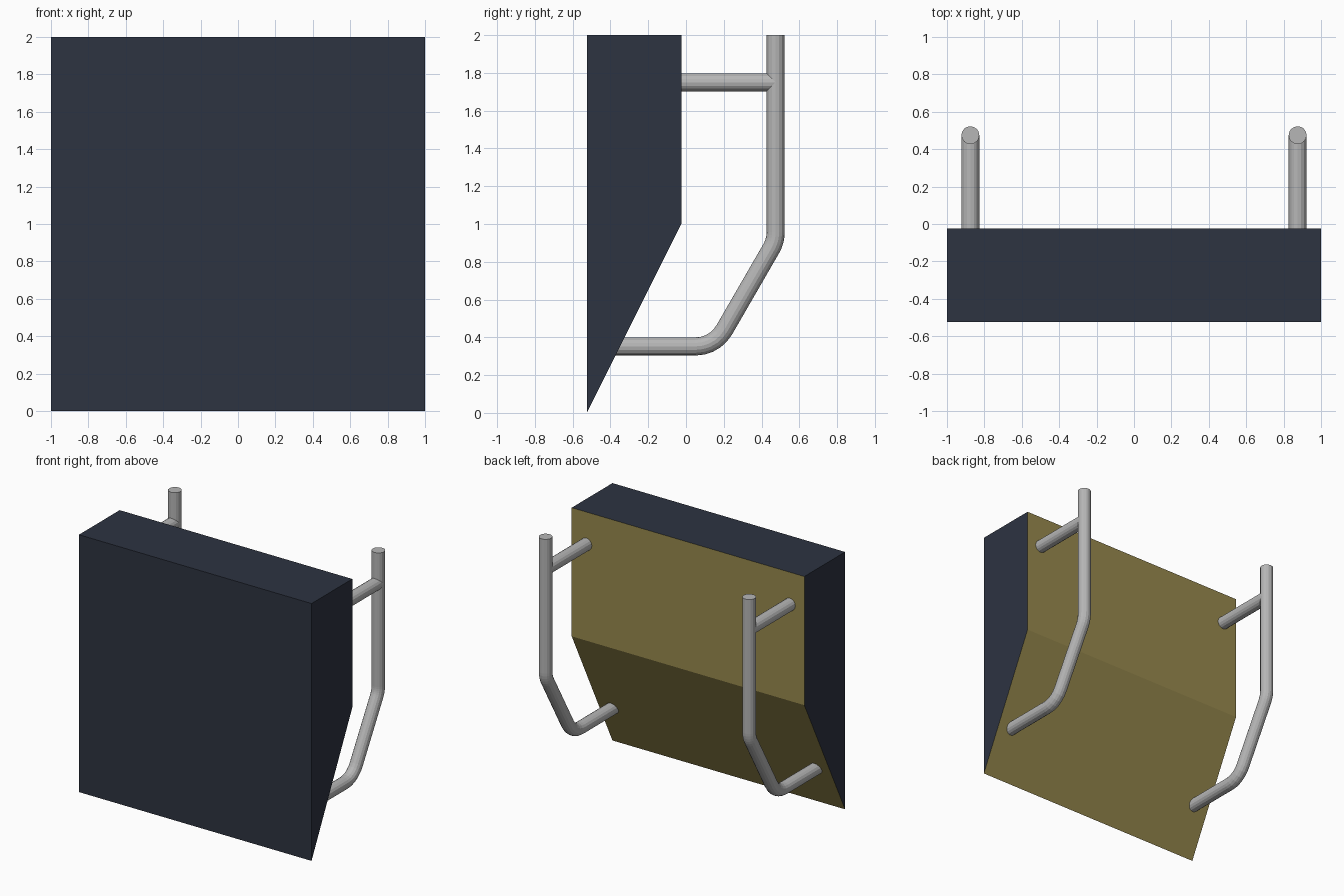
import bpy, bmesh
from math import cos, sin, pi, tan
from mathutils import Vector

if "Cube" in bpy.data.objects:
    bpy.data.objects.remove(bpy.data.objects["Cube"])

R = 0.048       # tube radius
SIDES = 16
BEND = 0.175    # bend radius of the tube centre line


def material(name, color):
    m = bpy.data.materials.new(name)
    m.diffuse_color = color
    m.use_nodes = True
    m.node_tree.nodes["Principled BSDF"].inputs["Base Color"].default_value = m.diffuse_color
    return m


def finish(bm, name, *mats):
    bmesh.ops.recalc_face_normals(bm, faces=bm.faces)
    me = bpy.data.meshes.new(name)
    bm.to_mesh(me)
    bm.free()
    for m in mats:
        me.materials.append(m)
    ob = bpy.data.objects.new(name, me)
    bpy.context.collection.objects.link(ob)


def fillet(points, steps=5):
    """Round the inner corners of a (y, z) path with arcs."""
    pts = [Vector(p) for p in points]
    out = [pts[0]]
    for a, b, c in zip(pts, pts[1:], pts[2:]):
        d1, d2 = (b - a).normalized(), (c - b).normalized()
        turn = d1.angle(d2)
        start = b - d1 * BEND * tan(turn / 2)
        side = (d2 - d1 * d1.dot(d2)).normalized()
        for i in range(steps + 1):
            t = turn * i / steps
            out.append(start + d1 * BEND * sin(t) + side * BEND * (1 - cos(t)))
    return out + [pts[-1]]


def tube(name, path, x):
    """Sweep a faceted round section along a (y, z) path at the given x."""
    bm = bmesh.new()
    rings = []
    for i, p in enumerate(path):
        d = path[min(i + 1, len(path) - 1)] - path[max(i - 1, 0)]
        if 0 < i < len(path) - 1:
            d = (path[i + 1] - p).normalized() + (p - path[i - 1]).normalized()
        d.normalize()
        n = Vector((-d.y, d.x))
        ring = []
        for k in range(SIDES):
            a = 2 * pi * k / SIDES
            q = p + n * R * sin(a)
            ring.append(bm.verts.new((x + R * cos(a), q.x, q.y)))
        rings.append(ring)
    for r0, r1 in zip(rings, rings[1:]):
        for k in range(SIDES):
            j = (k + 1) % SIDES
            bm.faces.new((r0[k], r0[j], r1[j], r1[k]))
    bm.faces.new(rings[0])
    bm.faces.new(rings[-1])
    finish(bm, name, steel)


steel = material("steel_grey", (0.47, 0.47, 0.47, 1))
dark = material("dark_blue", (0.026, 0.033, 0.053, 1))
olive = material("olive", (0.31, 0.25, 0.075, 1))

# Panel: wedge-bottomed slab, dark outside with an olive rear
profile = [(-0.525, 0), (-0.525, 2), (-0.025, 2), (-0.025, 1)]
bm = bmesh.new()
left = [bm.verts.new((-1, y, z)) for y, z in profile]
right = [bm.verts.new((1, y, z)) for y, z in profile]
bm.faces.new(left)
bm.faces.new(right)
for i in range(4):
    j = (i + 1) % 4
    f = bm.faces.new((left[i], left[j], right[j], right[i]))
    f.material_index = 1 if i >= 2 else 0
finish(bm, "panel", dark, olive)

# Support frames: one bent rail and one straight strut on each side
rail = fillet([(-0.375, 0.352), (0.152, 0.352), (0.4745, 0.91), (0.4745, 2)])
strut = [Vector((-0.03, 1.75)), Vector((0.4745, 1.75))]
for side, x in (("left", -0.875), ("right", 0.875)):
    tube("rail_" + side, rail, x)
    tube("strut_" + side, strut, x)
